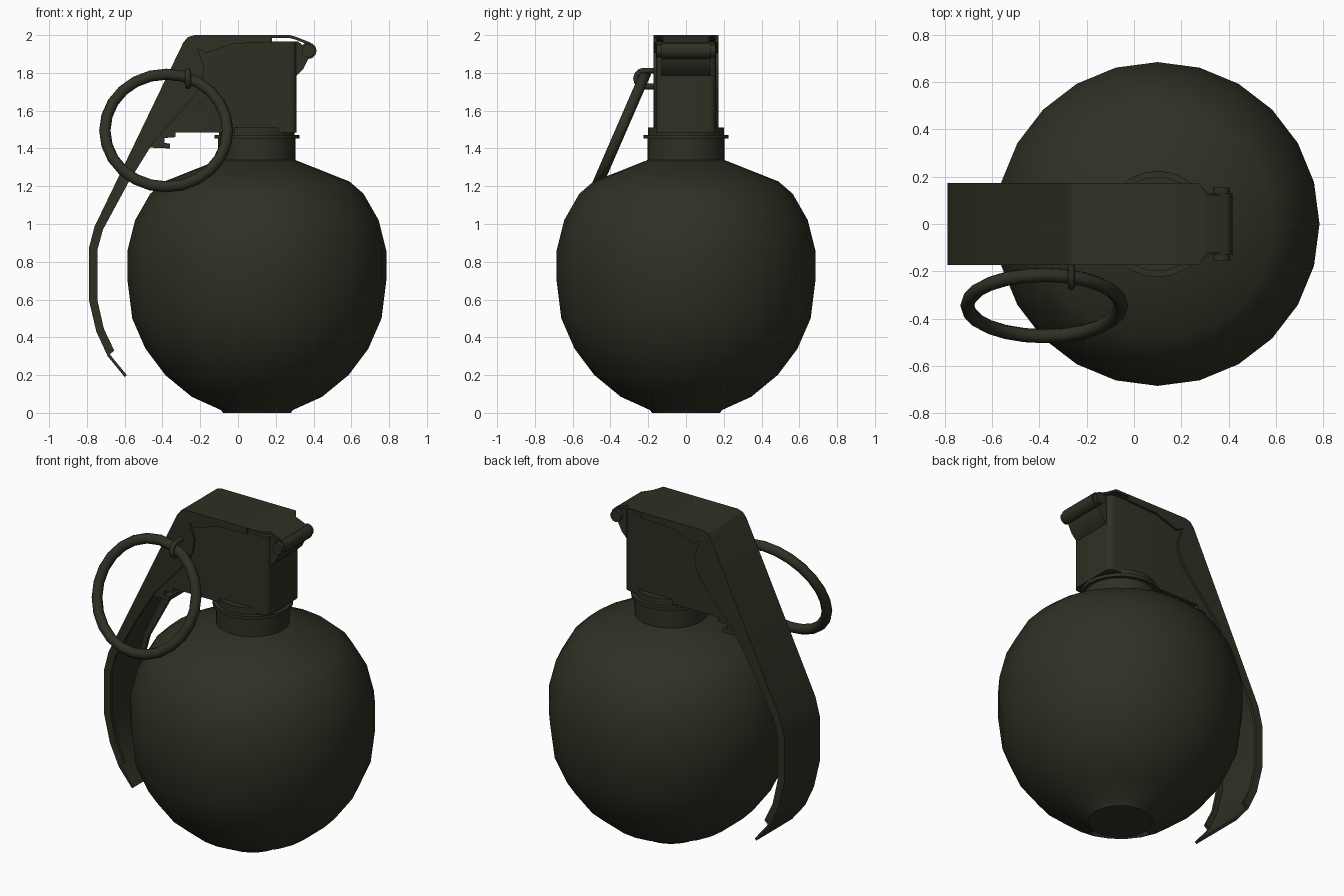
import bpy, bmesh, math
from mathutils import Vector

if "Cube" in bpy.data.objects:
    bpy.data.objects.remove(bpy.data.objects["Cube"])

olive = bpy.data.materials.new("dark olive")
olive.diffuse_color = (0.029, 0.029, 0.018, 1)
olive.use_nodes = True
olive.node_tree.nodes["Principled BSDF"].inputs["Base Color"].default_value = olive.diffuse_color


def finish(name, bm, angle=35):
    bmesh.ops.recalc_face_normals(bm, faces=bm.faces)
    me = bpy.data.meshes.new(name)
    bm.to_mesh(me)
    bm.free()
    ob = bpy.data.objects.new(name, me)
    bpy.context.collection.objects.link(ob)
    me.materials.append(olive)
    smooth(ob, angle)
    return ob


def smooth(ob, angle=35):
    bpy.ops.object.select_all(action='DESELECT')
    ob.select_set(True)
    bpy.context.view_layer.objects.active = ob
    bpy.ops.object.shade_smooth_by_angle(angle=math.radians(angle))


def lathe(name, profile, n=24, cx=0.1):
    """Revolve (radius, z) points around a vertical axis at x = cx."""
    bm = bmesh.new()
    rings = [[bm.verts.new((cx + r * math.cos(2 * math.pi * i / n),
                            r * math.sin(2 * math.pi * i / n), z)) for i in range(n)]
             for r, z in profile]
    for a, b in zip(rings, rings[1:]):
        for i in range(n):
            j = (i + 1) % n
            bm.faces.new((a[i], a[j], b[j], b[i]))
    bm.faces.new(rings[0])
    bm.faces.new(rings[-1])
    return finish(name, bm)


def prism_bm(pts, y0, y1):
    """Extrude an (x, z) outline from y0 to y1."""
    bm = bmesh.new()
    a = [bm.verts.new((x, y0, z)) for x, z in pts]
    b = [bm.verts.new((x, y1, z)) for x, z in pts]
    bm.faces.new(a)
    bm.faces.new(b)
    for i in range(len(pts)):
        j = (i + 1) % len(pts)
        bm.faces.new((a[i], a[j], b[j], b[i]))
    return bm


def offset(path, d):
    """Mitred offset of an open path to its left side."""
    pts = [Vector(p) for p in path]
    out = []
    for i, p in enumerate(pts):
        t0 = (p - pts[max(i - 1, 0)]) if i else pts[1] - p
        t1 = (pts[i + 1] - p) if i < len(pts) - 1 else t0
        n0, n1 = [Vector((-t.y, t.x)).normalized() for t in (t0, t1)]
        m = (n0 + n1).normalized()
        q = p + m * (d / m.dot(n0))
        out.append((q.x, q.y))
    return out


# round body
lathe("body", [(0.18, 0.0), (0.19, 0.015), (0.345, 0.085), (0.485, 0.2), (0.59, 0.34),
               (0.66, 0.5), (0.685, 0.7), (0.685, 0.86), (0.645, 1.02), (0.565, 1.16),
               (0.49, 1.225), (0.2, 1.34)])
# neck, flange and collar
lathe("neck", [(0.205, 1.3), (0.205, 1.455)])
lathe("neck_flange", [(0.225, 1.452), (0.225, 1.472)])
lathe("collar", [(0.2, 1.465), (0.2, 1.512)])

# fuze housing with rounded front corners
bm = prism_bm([(0.31, 1.485), (0.31, 1.965), (-0.22, 1.975), (-0.28, 1.94), (-0.52, 1.44),
               (-0.48, 1.405), (-0.36, 1.4), (-0.36, 1.425), (-0.39, 1.43), (-0.39, 1.455),
               (-0.33, 1.46), (-0.33, 1.485)], -0.158, 0.158)
corners = [e for e in bm.edges if all(v.co.x > 0.3 for v in e.verts)
           and abs(e.verts[0].co.z - e.verts[1].co.z) > 0.1]
bmesh.ops.bevel(bm, geom=corners, offset=0.035, segments=3, profile=0.5, affect='EDGES')
finish("fuze_housing", bm)

# lip that carries the hinge
finish("hinge_lip", prism_bm([(0.27, 1.965), (0.27, 1.76), (0.31, 1.785), (0.345, 1.82),
                              (0.375, 1.88), (0.375, 1.92), (0.32, 1.965)], -0.13, 0.13))

# hinge pin and the curled lever end around it
for name, r, half in (("hinge_pin", 0.035, 0.155), ("hinge_curl", 0.044, 0.13)):
    circle = [(0.372 + r * math.cos(k * math.pi / 6), 1.917 + r * math.sin(k * math.pi / 6))
              for k in range(12)]
    finish(name, prism_bm(circle, -half, half), 40)

# safety lever plate, narrowing at the hinge
outer = [(0.385, 1.96), (0.31, 1.99), (0.275, 2.0), (-0.23, 2.0), (-0.265, 1.99),
         (-0.29, 1.96), (-0.76, 0.985), (-0.79, 0.87), (-0.79, 0.6), (-0.75, 0.43),
         (-0.69, 0.3), (-0.6, 0.19)]
W = 0.173
bm = prism_bm(outer + offset(outer, 0.015)[::-1], -W, W)
for v in bm.verts:
    if v.co.x > 0.29:
        v.co.y = math.copysign(0.122, v.co.y)
finish("lever_plate", bm, 25)

# side flanges of the lever
flange = outer[3:-1] + [(-0.655, 0.33), (-0.71, 0.445), (-0.745, 0.6), (-0.745, 0.86),
                        (-0.715, 0.97), (-0.58, 1.22), (-0.45, 1.43), (-0.22, 1.69),
                        (-0.19, 1.75), (-0.178, 1.83), (-0.215, 1.93), (-0.17, 1.905),
                        (-0.02, 1.955), (0.18, 1.962), (0.18, 2.0)]
for side, y0, y1 in (("front", -W, -W + 0.02), ("back", W - 0.02, W)):
    finish("lever_flange_" + side, prism_bm(flange, y0, y1), 25)

# pull ring
bpy.ops.mesh.primitive_torus_add(major_segments=24, minor_segments=10, major_radius=0.325,
                                 minor_radius=0.03, location=(-0.38, -0.345, 1.495),
                                 rotation=(math.radians(66.5), 0, 0))
ring = bpy.context.object
ring.name = "pull_ring"
ring.data.materials.append(olive)
smooth(ring, 60)

# pin eye looped round the ring
path = [(-0.13, 1.812)]
path += [(-0.223 + 0.042 * math.cos(a), 1.77 + 0.042 * math.sin(a))
         for a in (math.radians(90 + 30 * k) for k in range(7))]
path += [(-0.13, 1.728)]
cu = bpy.data.curves.new("pin_eye", 'CURVE')
cu.dimensions = '3D'
cu.bevel_depth = 0.015
cu.bevel_resolution = 2
cu.use_fill_caps = True
sp = cu.splines.new('POLY')
sp.points.add(len(path) - 1)
for p, (y, z) in zip(sp.points, path):
    p.co = (-0.265, y, z, 1)
cu.materials.append(olive)
bpy.context.collection.objects.link(bpy.data.objects.new("pin_eye", cu))
